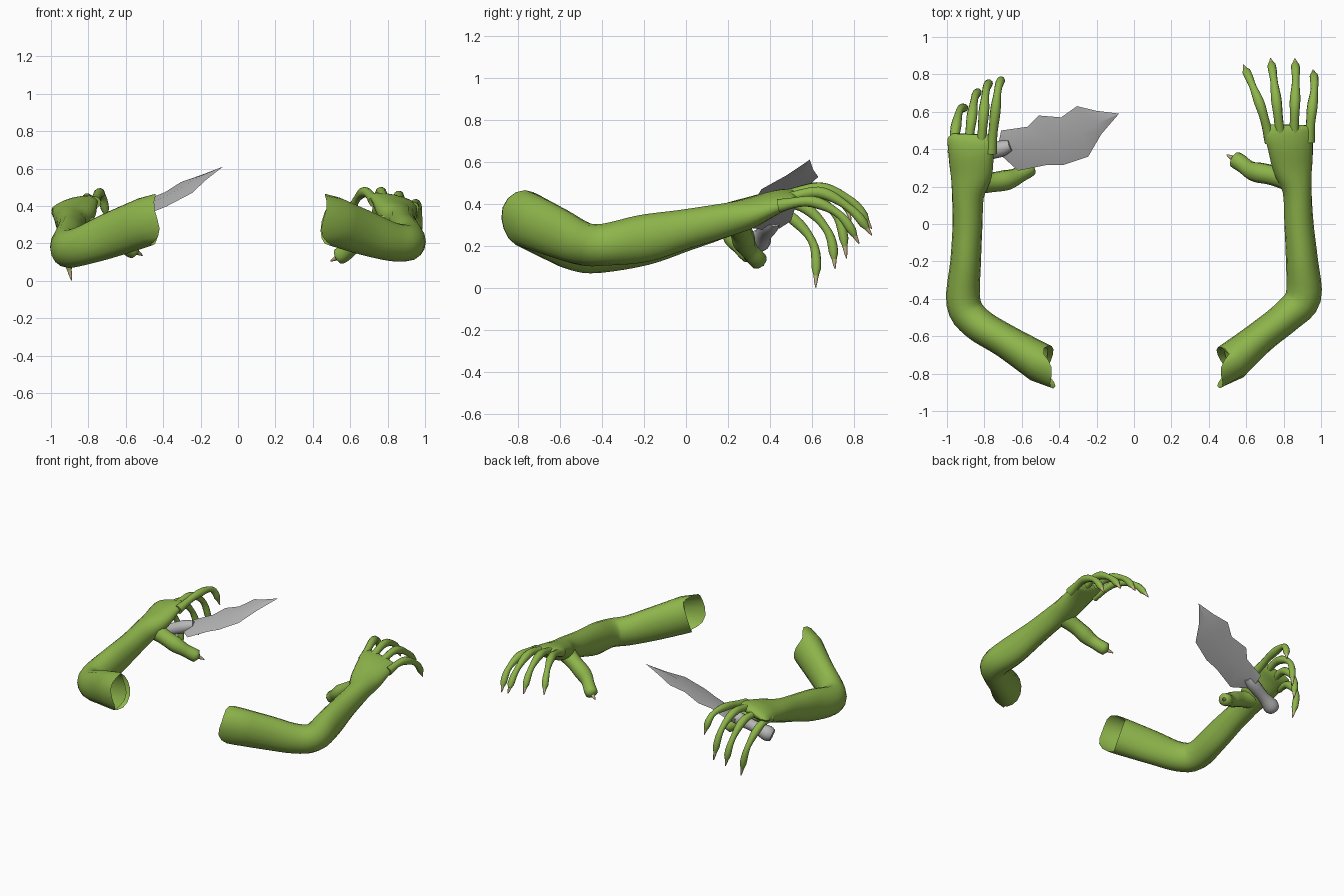
import bpy, bmesh, math
from mathutils import Vector

cube = bpy.data.objects.get("Cube")
if cube:
    bpy.data.objects.remove(cube)


def material(name, rgb):
    m = bpy.data.materials.new(name)
    m.use_nodes = True
    m.diffuse_color = (*rgb, 1)
    m.node_tree.nodes["Principled BSDF"].inputs["Base Color"].default_value = (*rgb, 1)
    return m


GREEN = material("green skin", (0.27, 0.46, 0.07))
TAN = material("tan claw", (0.56, 0.45, 0.24))
GREY = material("grey steel", (0.48, 0.48, 0.48))


def finish(bm, name, mat, angle=60):
    bmesh.ops.recalc_face_normals(bm, faces=bm.faces[:])
    mesh = bpy.data.meshes.new(name)
    bm.to_mesh(mesh)
    bm.free()
    mesh.materials.append(mat)
    ob = bpy.data.objects.new(name, mesh)
    bpy.context.collection.objects.link(ob)
    bpy.ops.object.select_all(action="DESELECT")
    ob.select_set(True)
    bpy.context.view_layer.objects.active = ob
    bpy.ops.object.shade_smooth_by_angle(angle=math.radians(angle))
    return ob


def smooth_rows(rows, steps):
    """Catmull-Rom resampling of rows of numbers."""
    pts = [rows[0]] + list(rows) + [rows[-1]]
    out = []
    for i in range(len(rows) - 1):
        quads = list(zip(*pts[i:i + 4]))
        for s in range(steps):
            t = s / steps
            out.append([b + 0.5 * t * (c - a + t * (2 * a - 5 * b + 4 * c - d + t * (3 * (b - c) + d - a)))
                        for a, b, c, d in quads])
    return out + [list(rows[-1])]


def tube(name, rows, mat, sides=10, ref=(0, 1, 1), start=None, caps=(True, True)):
    """Loft rows of (x, y, z, half width, half height, roll)."""
    bm = bmesh.new()
    centres = [Vector(r[:3]) for r in rows]
    rings = []
    for i, r in enumerate(rows):
        tan = (centres[min(i + 1, len(rows) - 1)] - centres[max(i - 1, 0)]).normalized()
        ragged = 0
        if start and i == 0:
            tan, ragged = Vector(start).normalized(), 0.015
        side = tan.cross(Vector(ref)).normalized()
        up = side.cross(tan)
        c, s = math.cos(r[5]), math.sin(r[5])
        side, up = side * c + up * s, up * c - side * s
        ring = []
        for k in range(sides):
            a = math.tau * k / sides
            p = centres[i] + side * r[3] * math.cos(a) + up * r[4] * math.sin(a)
            ring.append(bm.verts.new(p + tan * ragged * math.sin(3 * a)))
        rings.append(ring)
    for lo, hi in zip(rings, rings[1:]):
        for k in range(sides):
            j = (k + 1) % sides
            bm.faces.new((lo[k], lo[j], hi[j], hi[k]))
    for cap, ring in zip(caps, (rings[0], rings[-1])):
        if cap:
            bm.faces.new(ring)
    return finish(bm, name, mat)


def finger(name, points, base=0.03):
    """Bony digit with swollen joints, ending in a claw."""
    path = smooth_rows(points, 6)
    n = len(path) - 1
    rows = []
    for i, p in enumerate(path):
        t = i / n
        r = base * (1 - 0.4 * t) + 0.003 * math.cos(t * math.tau * 2.5)
        if t > 0.84:
            r = 0.0025 + (1 - t) / 0.16 * 0.014
        rows.append((*p, r, r, 0))
    cut = math.ceil(n * 0.84)
    tube(name, rows[:cut + 1], GREEN)
    tube(name + "_claw", rows[cut:], TAN)


# Arms, from the open shoulder end to the knuckles
tube("left_arm", smooth_rows([
    (0.48, -0.77, 0.33, 0.11, 0.135, 0),
    (0.67, -0.61, 0.26, 0.088, 0.122, 0),
    (0.82, -0.49, 0.21, 0.088, 0.105, 0),
    (0.905, -0.39, 0.205, 0.096, 0.1, 0),
    (0.898, -0.2, 0.235, 0.086, 0.113, 0),
    (0.882, 0.0, 0.28, 0.078, 0.094, 0),
    (0.872, 0.18, 0.32, 0.078, 0.082, -0.1),
    (0.85, 0.3, 0.355, 0.108, 0.07, -0.2),
    (0.837, 0.42, 0.405, 0.125, 0.05, -0.22),
    (0.828, 0.5, 0.43, 0.132, 0.032, -0.22),
    (0.828, 0.53, 0.435, 0.1, 0.012, -0.22)], 4),
    GREEN, 16, (0, 0, 1), (1, -0.22, 0), (False, True))
tube("right_arm", smooth_rows([
    (-0.455, -0.77, 0.33, 0.112, 0.135, 0),
    (-0.68, -0.63, 0.245, 0.09, 0.122, 0),
    (-0.84, -0.53, 0.185, 0.09, 0.105, 0),
    (-0.912, -0.42, 0.175, 0.092, 0.105, 0),
    (-0.9, -0.2, 0.22, 0.082, 0.113, 0),
    (-0.89, 0.0, 0.27, 0.08, 0.094, 0),
    (-0.888, 0.15, 0.31, 0.086, 0.082, 0.1),
    (-0.872, 0.27, 0.35, 0.115, 0.07, 0.22),
    (-0.872, 0.38, 0.395, 0.125, 0.05, 0.25),
    (-0.872, 0.45, 0.41, 0.128, 0.034, 0.25),
    (-0.872, 0.48, 0.415, 0.1, 0.012, 0.25)], 4),
    GREEN, 16, (0, 0, 1), (-1, -0.22, 0), (False, True))

# Left hand, spread
finger("left_index", [(0.73, 0.44, 0.425), (0.68, 0.62, 0.475), (0.625, 0.76, 0.42), (0.585, 0.85, 0.3)])
finger("left_middle", [(0.785, 0.44, 0.425), (0.765, 0.63, 0.475), (0.745, 0.79, 0.41), (0.73, 0.885, 0.28)])
finger("left_ring", [(0.855, 0.44, 0.41), (0.86, 0.63, 0.455), (0.865, 0.79, 0.37), (0.86, 0.885, 0.25)])
finger("left_little", [(0.935, 0.44, 0.39), (0.95, 0.6, 0.41), (0.965, 0.74, 0.34), (0.957, 0.825, 0.21)])
finger("left_thumb", [(0.83, 0.24, 0.32), (0.72, 0.265, 0.26), (0.63, 0.285, 0.2),
                      (0.565, 0.33, 0.145), (0.495, 0.37, 0.105)], 0.062)

# Right hand, curled over the grip
finger("right_index", [(-0.765, 0.38, 0.42), (-0.745, 0.57, 0.465), (-0.725, 0.73, 0.45), (-0.7, 0.785, 0.32)])
finger("right_middle", [(-0.82, 0.38, 0.41), (-0.805, 0.57, 0.44), (-0.79, 0.72, 0.34), (-0.765, 0.765, 0.14)])
finger("right_ring", [(-0.89, 0.38, 0.385), (-0.87, 0.55, 0.39), (-0.85, 0.68, 0.26), (-0.825, 0.71, 0.09)])
finger("right_little", [(-0.965, 0.38, 0.365), (-0.955, 0.5, 0.335), (-0.93, 0.61, 0.2), (-0.89, 0.618, 0.002)])
finger("right_thumb", [(-0.85, 0.22, 0.31), (-0.74, 0.225, 0.265), (-0.65, 0.245, 0.22),
                       (-0.58, 0.285, 0.175), (-0.51, 0.33, 0.135)], 0.062)

# Jagged blade: paired back and cutting edge points on a tilted plane
edges = [((-0.71, 0.50), (-0.725, 0.38)), ((-0.57, 0.52), (-0.62, 0.285)),
         ((-0.51, 0.58), (-0.47, 0.315)), ((-0.39, 0.57), (-0.38, 0.315)),
         ((-0.305, 0.63), (-0.245, 0.36)), ((-0.2, 0.605), (-0.175, 0.48))]


def on_plane(x, y):
    return Vector((x, y, 0.61 + 0.42 * (x + 0.08) + 0.31 * (y - 0.59)))


bm = bmesh.new()
normal = Vector((-0.42, -0.31, 1)).normalized()
rings = []
for back, front in edges:
    a, b = on_plane(*back), on_plane(*front)
    mid = (a + b) / 2
    rings.append([bm.verts.new(p) for p in (a, mid + normal * 0.016, b, mid - normal * 0.016)])
for lo, hi in zip(rings, rings[1:]):
    for k in range(4):
        bm.faces.new((lo[k], lo[(k + 1) % 4], hi[(k + 1) % 4], hi[k]))
point = bm.verts.new(on_plane(-0.08, 0.59))
for k in range(4):
    bm.faces.new((rings[-1][k], rings[-1][(k + 1) % 4], point))
bm.faces.new(rings[0])
finish(bm, "knife_blade", GREY, 25)

# Grip with a swollen pommel
tube("knife_grip", smooth_rows([
    (-0.66, 0.42, 0.32, 0.03, 0.03, 0), (-0.72, 0.4, 0.3, 0.045, 0.045, 0),
    (-0.84, 0.37, 0.255, 0.04, 0.04, 0), (-0.92, 0.35, 0.225, 0.055, 0.055, 0),
    (-0.955, 0.34, 0.212, 0.042, 0.042, 0)], 3), GREY, 12)
